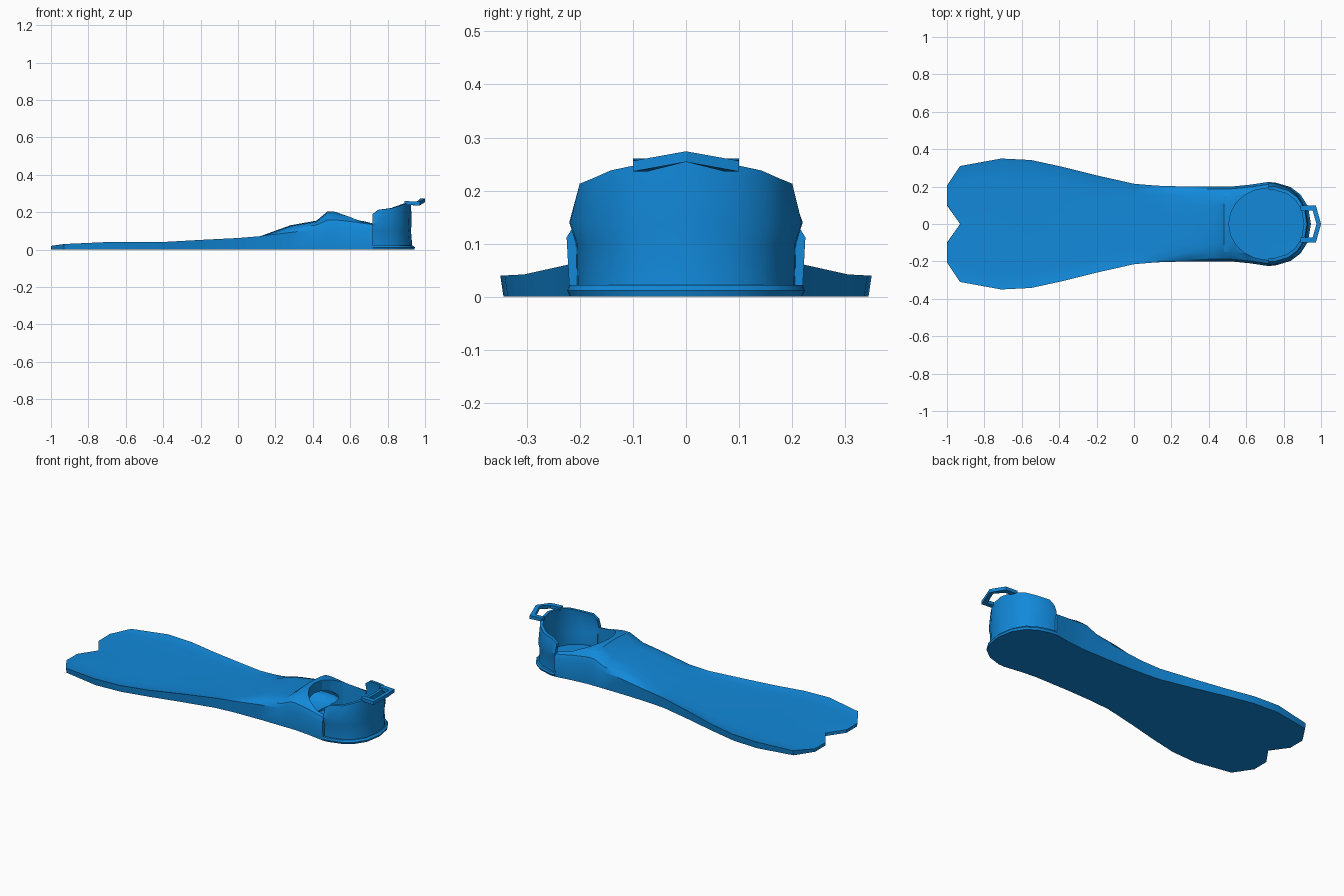
import bpy, bmesh
from math import radians, sin, cos, pi, copysign

cube = bpy.data.objects.get("Cube")
if cube:
    bpy.data.objects.remove(cube)

blue = bpy.data.materials.new("swim_blue")
blue.use_nodes = True
COLOUR = (0.006, 0.25, 0.70, 1)
blue.diffuse_color = COLOUR
blue.node_tree.nodes["Principled BSDF"].inputs["Base Color"].default_value = COLOUR


def loft(name, rings, angle=30):
    """Join equal rings of points into a closed solid; caps pair opposite ring points."""
    bm = bmesh.new()
    rows = [[bm.verts.new(p) for p in ring] for ring in rings]
    n = len(rows[0])
    for a, b in zip(rows, rows[1:]):
        for j in range(n):
            k = (j + 1) % n
            bm.faces.new((a[j], a[k], b[k], b[j]))
    for row in (rows[0], rows[-1]):
        for j in range(n // 2 - 1):
            bm.faces.new((row[j], row[j + 1], row[n - 2 - j], row[n - 1 - j]))
    bmesh.ops.recalc_face_normals(bm, faces=bm.faces)
    mesh = bpy.data.meshes.new(name)
    bm.to_mesh(mesh)
    bm.free()
    mesh.materials.append(blue)
    obj = bpy.data.objects.new(name, mesh)
    bpy.context.collection.objects.link(obj)
    smooth(obj, angle)
    return obj


def select(obj):
    bpy.ops.object.select_all(action="DESELECT")
    obj.select_set(True)
    bpy.context.view_layer.objects.active = obj


def smooth(obj, angle):
    select(obj)
    bpy.ops.object.shade_smooth_by_angle(angle=radians(angle))


def carve(obj, cutter):
    cutter.hide_render = True
    mod = obj.modifiers.new("carve", "BOOLEAN")
    mod.operation = "DIFFERENCE"
    mod.solver = "EXACT"
    mod.object = cutter
    select(obj)
    bpy.ops.object.modifier_apply(modifier=mod.name)
    bpy.data.objects.remove(cutter)


# Blade and foot pocket: x, half width, edge height, centre height, tip notch
STATIONS = [
    (-1.00, .205, .020, .018, .07), (-.93, .31, .030, .024, .06),
    (-.71, .35, .040, .030, 0), (-.55, .342, .040, .031, 0),
    (-.38, .305, .042, .033, 0), (-.20, .26, .052, .042, 0),
    (0, .215, .062, .056, 0), (.12, .205, .072, .072, 0),
    (.28, .20, .092, .130, 0), (.42, .20, .108, .155, 0),
    (.48, .20, .112, .205, 0), (.52, .20, .114, .205, 0),
    (.62, .21, .114, .182, 0), (.72, .225, .112, .155, 0),
]
CROWN = {1: 0, .94: .5, .75: .85, .5: .94, .25: .98, 0: 1}
COLUMNS = [-f for f in CROWN] + list(CROWN)[-2::-1]


def body_ring(x, w, edge, centre, notch):
    def at(f, width, z):
        return (x + notch * max(0, 1 - 2 * abs(f)), f * width, z)
    top = [at(f, w, edge + (centre - edge) * CROWN[abs(f)]) for f in COLUMNS]
    base = [at(f, w - .006, 0) for f in reversed(COLUMNS)]
    return top + base


body = loft("blade_and_foot_pocket", [body_ring(*s) for s in STATIONS])

# Foot opening and hollow toe space
bpy.ops.mesh.primitive_cylinder_add(vertices=20, radius=1, depth=.4, location=(.715, 0, .22))
opening = bpy.context.object
opening.scale = (.208, .192, 1)
bpy.ops.mesh.primitive_uv_sphere_add(segments=24, ring_count=12, location=(.48, 0, .085))
toe_space = bpy.context.object
toe_space.scale = (.22, .155, .06)
for cutter in (opening, toe_space):
    cutter.data.materials.append(blue)
    carve(body, cutter)
smooth(body, 30)


# Heel: rounded half turn about the ankle centre
def heel_point(angle, rx, ry, z):
    a = radians(angle)
    s = copysign(abs(sin(a)) ** .88, a)
    return (.72 + rx * abs(cos(a)) ** .95, ry * s, z)


RIM = {90: .19, 82: .213, 60: .222, 42: .238, 22: .25, 0: .255}
ANGLES = [-a for a in RIM] + list(RIM)[-2::-1]

cup = []
for a in ANGLES:
    h = RIM[abs(a)]
    outer = [(.212, .205, .015), (.205, .207, .10), (.208, .220, .14), (.205, .202, h)]
    inner = [(.188, .184, h), (.190, .196, .14), (.188, .188, .10), (.190, .188, .015)]
    cup.append([heel_point(a, *p) for p in outer + inner])
loft("heel_cup", cup)

# Sole under the heel, with a slight outward lip
sole = []
for a in ANGLES:
    section = [(.222, .219, 0), (.226, .224, .012), (.215, .220, .022), (0, 0, .020), (0, 0, .010), (0, 0, 0)]
    sole.append([heel_point(a, *p) for p in section])
heel_sole = loft("heel_sole", sole)
bm = bmesh.new()
bm.from_mesh(heel_sole.data)
bmesh.ops.remove_doubles(bm, verts=bm.verts, dist=.0001)
bmesh.ops.recalc_face_normals(bm, faces=bm.faces)
bm.to_mesh(heel_sole.data)
bm.free()

# Pull loop on the back of the heel: outer x and y, inner x and y, height
LOOP = [(.89, .10, .89, .072, .250), (.972, .10, .955, .072, .246), (1.0, 0, .976, 0, .264)]
path = [(ox, -oy, ix, -iy, z) for ox, oy, ix, iy, z in LOOP] + LOOP[-2::-1]
THICK = .010
loft("pull_loop", [
    [(ox, oy, z + THICK), (ox, oy, z - THICK), (ix, iy, z - THICK), (ix, iy, z + THICK)]
    for ox, oy, ix, iy, z in path
])
